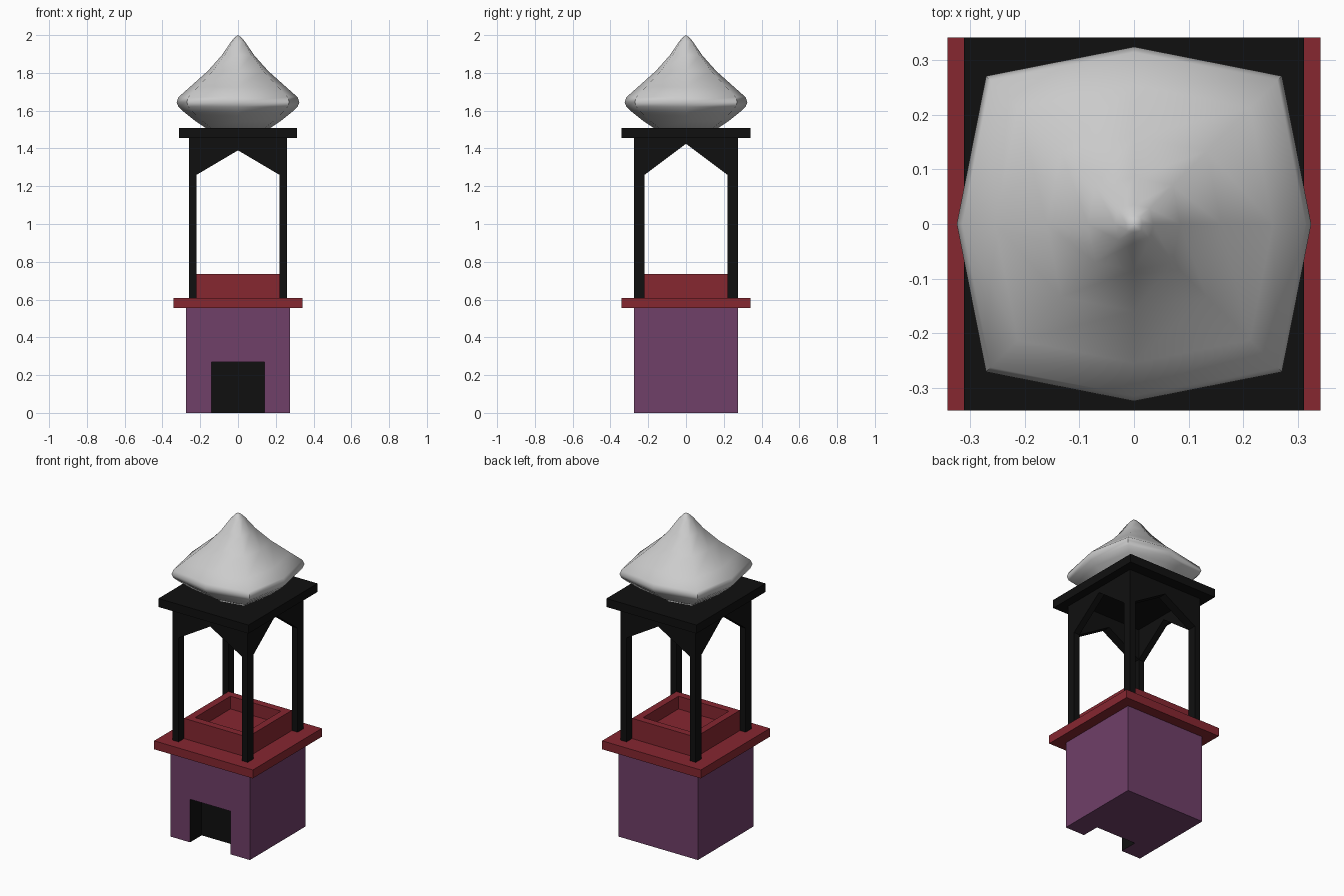
import bpy, bmesh
from mathutils import Vector

if "Cube" in bpy.data.objects:
    bpy.data.objects.remove(bpy.data.objects["Cube"])


def material(name, rgb):
    m = bpy.data.materials.new(name)
    m.diffuse_color = (*rgb, 1)
    m.use_nodes = True
    m.node_tree.nodes["Principled BSDF"].inputs["Base Color"].default_value = m.diffuse_color
    return m


PURPLE = material("purple", (0.16, 0.05, 0.14))
RED = material("red", (0.24, 0.02, 0.03))
BLACK = material("black", (0.005, 0.005, 0.005))


def finish(name, bm, *mats):
    bmesh.ops.recalc_face_normals(bm, faces=bm.faces)
    me = bpy.data.meshes.new(name)
    bm.to_mesh(me)
    bm.free()
    for m in mats:
        me.materials.append(m)
    ob = bpy.data.objects.new(name, me)
    bpy.context.collection.objects.link(ob)
    return ob


def box(name, lo, hi, *mats):
    bm = bmesh.new()
    bmesh.ops.create_cube(bm, size=1)
    for v in bm.verts:
        v.co = Vector([(a + b) / 2 + c * (b - a) for a, b, c in zip(lo, hi, v.co)])
    return finish(name, bm, *mats)


def prism(name, points, a, b, axis, mat):
    """Extrude a 2D (u, z) outline from a to b along 'x' or 'y'."""
    place = (lambda u, z, d: (d, u, z)) if axis == 'x' else (lambda u, z, d: (u, d, z))
    bm = bmesh.new()
    face = bm.faces.new([bm.verts.new(place(u, z, a)) for u, z in points])
    ext = bmesh.ops.extrude_face_region(bm, geom=[face])["geom"]
    off = (b - a, 0, 0) if axis == 'x' else (0, b - a, 0)
    bmesh.ops.translate(bm, vec=off, verts=[g for g in ext if isinstance(g, bmesh.types.BMVert)])
    # the source face is kept as the near cap
    if not face.is_valid or face not in bm.faces:
        bmesh.ops.holes_fill(bm, edges=bm.edges)
    return finish(name, bm, mat)


def cut(ob, lo, hi):
    cutter = box("cutter", lo, hi)
    cutter.hide_render = True
    mod = ob.modifiers.new("cut", 'BOOLEAN')
    mod.operation, mod.solver, mod.object = 'DIFFERENCE', 'EXACT', cutter
    bpy.context.view_layer.objects.active = ob
    bpy.ops.object.modifier_apply(modifier=mod.name)
    bpy.data.objects.remove(cutter)


# Base with a black doorway recess
base = box("base", (-0.275, -0.275, 0), (0.275, 0.275, 0.555), PURPLE, BLACK)
cut(base, (-0.14, -0.4, -0.1), (0.14, -0.16, 0.27))
for p in base.data.polygons:
    c = p.center
    recess = abs(c.x) < 0.15 and c.z < 0.28 and -0.27 < c.y < -0.15
    p.material_index = int(recess and not (p.normal.z < -0.5 and c.z < 0.1))

# Ledge and hollow parapet
box("ledge", (-0.342, -0.342, 0.555), (0.342, 0.342, 0.608), RED)
parapet = box("parapet", (-0.22, -0.22, 0.608), (0.22, 0.22, 0.735), RED)
cut(parapet, (-0.175, -0.175, 0.655), (0.175, 0.175, 0.9))

# Corner posts
for sx in (-1, 1):
    for sy in (-1, 1):
        xs, ys = sorted((sx * 0.22, sx * 0.26)), sorted((sy * 0.22, sy * 0.275))
        box("post", (xs[0], ys[0], 0.608), (xs[1], ys[1], 1.455), BLACK)

# Pointed arch panels between the posts
for s in (-1, 1):
    for name, apex, near, far, axis in (("front_arch", 1.39, 0.22, 0.275, 'y'),
                                        ("side_arch", 1.425, 0.22, 0.26, 'x')):
        outline = [(-0.22, 1.26), (0, apex), (0.22, 1.26), (0.22, 1.455), (-0.22, 1.455)]
        prism(name, outline, s * near, s * far, axis, BLACK)

# Roof slab
box("roof_slab", (-0.312, -0.342, 1.455), (0.312, 0.342, 1.508), BLACK)

# Eight-sided squarish onion dome
profile = [(0.17, 1.508), (0.225, 1.544), (0.285, 1.592), (0.315, 1.62), (0.325, 1.645),
           (0.315, 1.672), (0.255, 1.725), (0.16, 1.81), (0.085, 1.894), (0.035, 1.968),
           (0.015, 1.99)]
k = 0.835
ring = [(1, 0), (k, k), (0, 1), (-k, k), (-1, 0), (-k, -k), (0, -1), (k, -k)]
bm = bmesh.new()
rows = [[bm.verts.new((r * x, r * y, z)) for x, y in ring] for r, z in profile]
tip = bm.verts.new((0, 0, 2))
for i in range(8):
    j = (i + 1) % 8
    for a, b in zip(rows, rows[1:]):
        bm.faces.new((a[i], a[j], b[j], b[i]))
    bm.faces.new((rows[-1][i], rows[-1][j], tip))
bm.faces.new(rows[0][::-1])
dome = finish("dome", bm)
bpy.ops.object.select_all(action='DESELECT')
dome.select_set(True)
bpy.context.view_layer.objects.active = dome
bpy.ops.object.shade_smooth_by_angle(angle=0.87)
